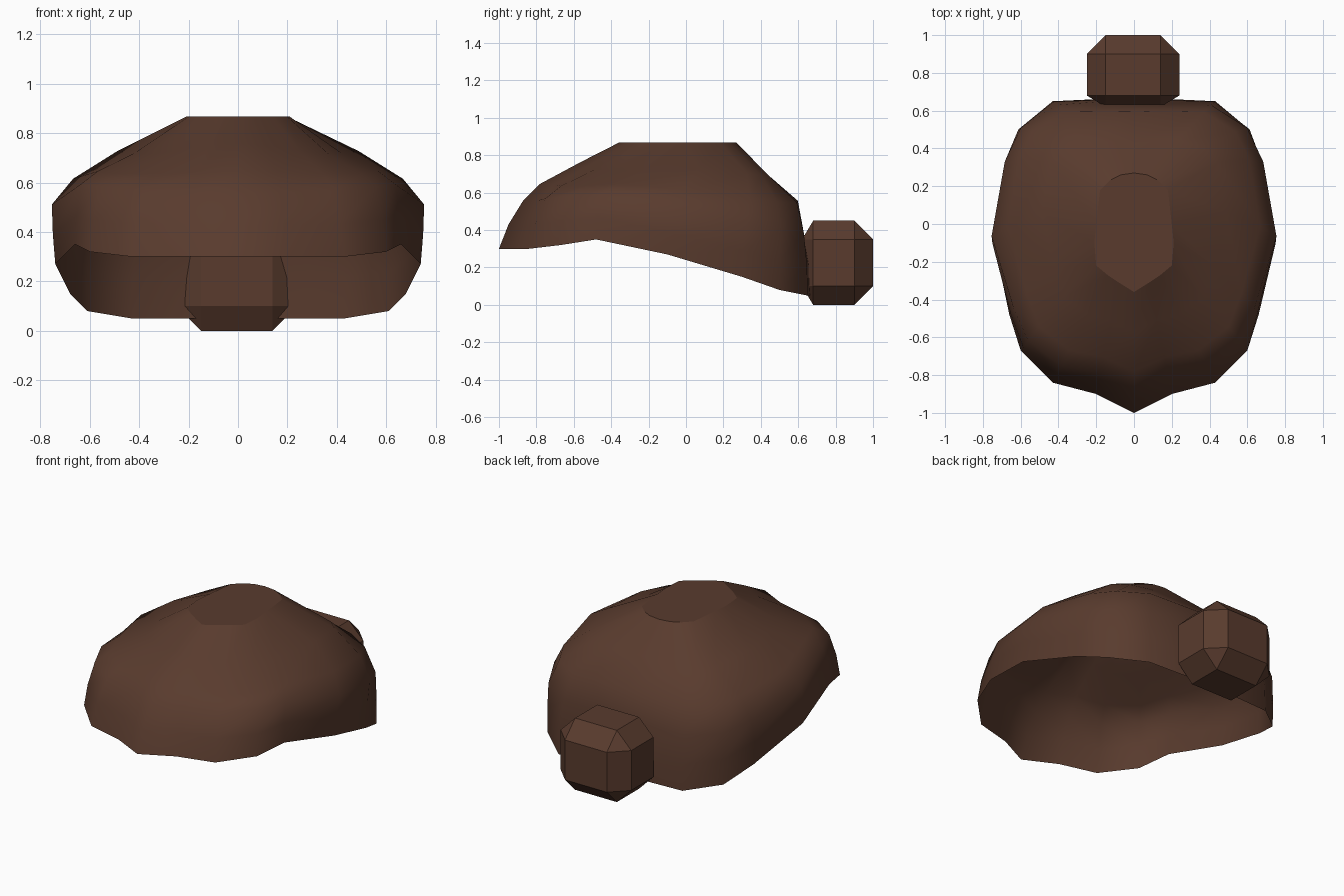
import bpy
import bmesh
from math import hypot
from mathutils import Vector

default_cube = bpy.data.objects.get("Cube")
if default_cube:
    bpy.data.objects.remove(default_cube)

# Single hair colour
brown = bpy.data.materials.new("dark_brown_hair")
brown.use_nodes = True
colour = (0.1, 0.044, 0.027, 1)
brown.diffuse_color = colour
brown.node_tree.nodes["Principled BSDF"].inputs["Base Color"].default_value = colour


def make_object(name, bm):
    bmesh.ops.recalc_face_normals(bm, faces=bm.faces)
    mesh = bpy.data.meshes.new(name)
    bm.to_mesh(mesh)
    bm.free()
    mesh.materials.append(brown)
    obj = bpy.data.objects.new(name, mesh)
    bpy.context.collection.objects.link(obj)
    return obj


def mirrored(half):
    """Close a half outline that starts and ends on the centre line."""
    points = [Vector(p) for p in half]
    return points + [Vector((-p.x, p.y, p.z)) for p in points[-2:0:-1]]


# Lower rim and flat crown outlines, front to back
rim = mirrored([(0, -1, .3), (.2, -.9, .3), (.43, -.84, .3), (.6, -.67, .32),
                (.66, -.48, .35), (.74, -.1, .27), (.68, .3, .15),
                (.61, .5, .08), (.43, .65, .05), (0, .67, .05)])
crown_z = .867
crown = mirrored([(x, y, crown_z) for x, y in (
    (0, -.36), (.08, -.31), (.14, -.27), (.2, -.22), (.21, -.1),
    (.2, 0), (.18, .18), (.13, .23), (.07, .26), (0, .27))])

# Bulge from rim to crown: (outward share, height share) in each direction
front_curve = [(.92, .23), (.8, .45), (.66, .61), (.33, .81)]
side_curve = [(1.02, .2), (1.03, .4), (.87, .58), (.54, .77)]
back_curve = [(.98, .2), (.9, .41), (.82, .62), (.4, .79)]
# Height change of the front corners at each level
corner_lift = [.01, .03, -.01, -.04]


def bulge(low, high, level):
    cosine = low.y / hypot(low.x, low.y)
    share = cosine * cosine
    end_curve = back_curve if cosine > 0 else front_curve
    out, rise = Vector(side_curve[level]).lerp(Vector(end_curve[level]), share)
    point = high.lerp(low, out)
    point.z = low.z + (high.z - low.z) * rise
    # sides lean back as they rise
    point.y += .04 * level * (1 - share) ** 2
    if cosine < 0:
        point.z += 4 * share * (1 - share) * corner_lift[level]
    return point


# Hair cap, an open shell
bm = bmesh.new()
rings = [rim]
for level in range(len(side_curve)):
    rings.append([bulge(a, b, level) for a, b in zip(rim, crown)])
rings.append(crown)
loops = [[bm.verts.new(p) for p in ring] for ring in rings]
count = len(rim)
for lower, upper in zip(loops, loops[1:]):
    for i in range(count):
        j = (i + 1) % count
        face = bm.faces.new((lower[i], lower[j], upper[j], upper[i]))
        face.smooth = True
bm.faces.new(loops[-1])
make_object("hair_cap", bm)

# Hair bun, a box with cut edges and corners
bm = bmesh.new()
outer = ((-.25, .24), (.62, 1), (0, .45))
inner = ((-.15, .14), (.68, .9), (.1, .35))
for axis in range(3):
    spans = [outer[k] if k == axis else inner[k] for k in range(3)]
    for x in spans[0]:
        for y in spans[1]:
            for z in spans[2]:
                bm.verts.new((x, y, z))
bmesh.ops.convex_hull(bm, input=bm.verts)
bmesh.ops.dissolve_limit(bm, angle_limit=.01, verts=bm.verts, edges=bm.edges)
make_object("hair_bun", bm)
